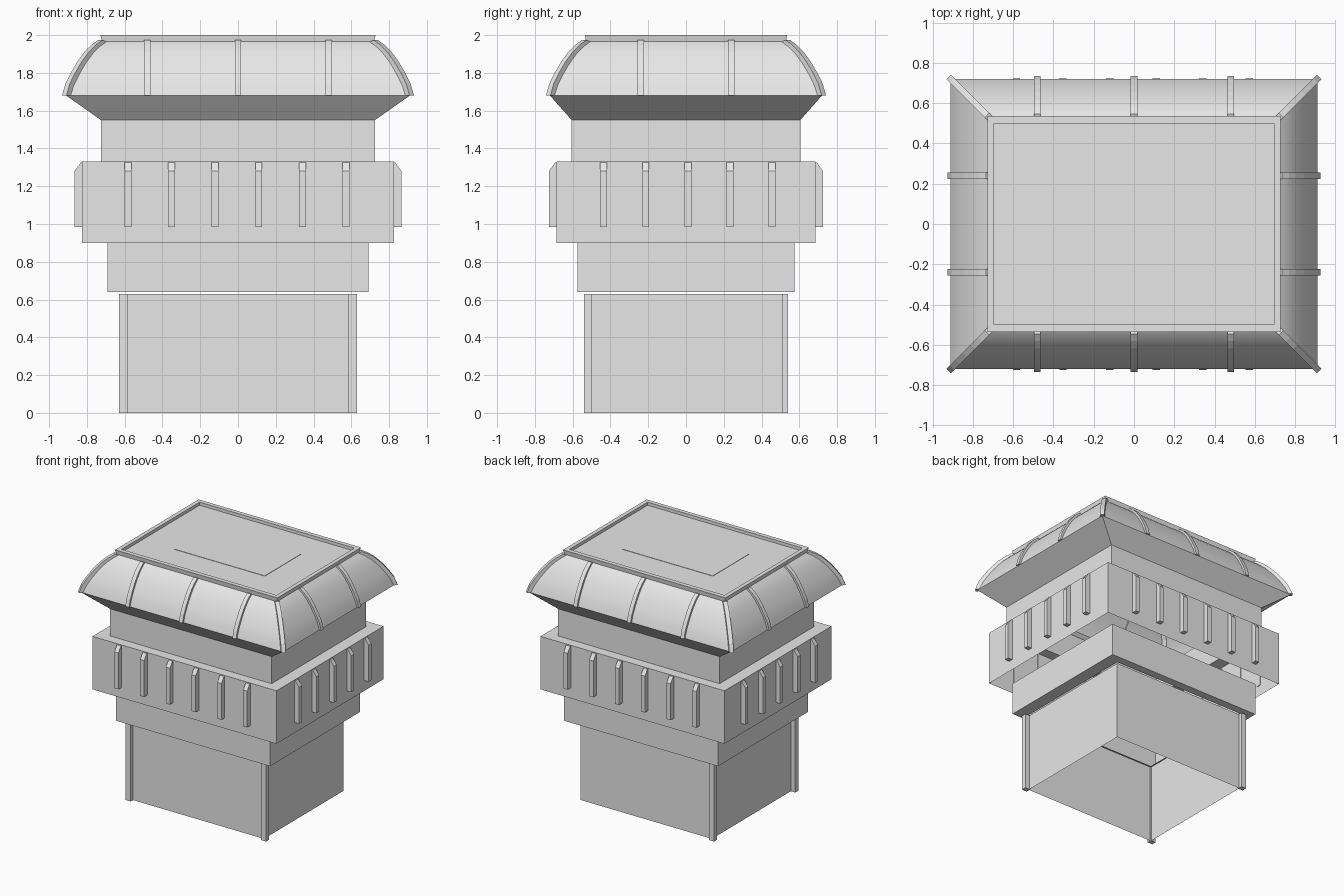
import bpy
import bmesh
from mathutils import Vector

if "Cube" in bpy.data.objects:
    bpy.data.objects.remove(bpy.data.objects["Cube"], do_unlink=True)

GREY = (0.8, 0.8, 0.8, 1)
metal = bpy.data.materials.new("light grey")
metal.use_nodes = True
metal.diffuse_color = GREY
metal.node_tree.nodes["Principled BSDF"].inputs["Base Color"].default_value = GREY


def finish(name, bm, smooth=False):
    bmesh.ops.recalc_face_normals(bm, faces=bm.faces)
    mesh = bpy.data.meshes.new(name)
    bm.to_mesh(mesh)
    bm.free()
    mesh.materials.append(metal)
    obj = bpy.data.objects.new(name, mesh)
    bpy.context.collection.objects.link(obj)
    if smooth:
        bpy.ops.object.select_all(action="DESELECT")
        obj.select_set(True)
        bpy.context.view_layer.objects.active = obj
        bpy.ops.object.shade_smooth_by_angle(angle=0.6)
    return obj


def loft(name, rings, cap=False, smooth=False):
    """Rectangular sheet-metal shell through rings of (half x, half y, z)."""
    bm = bmesh.new()
    loops = [[bm.verts.new((sx * hx, sy * hy, z))
              for sx, sy in ((-1, -1), (1, -1), (1, 1), (-1, 1))]
             for hx, hy, z in rings]
    for a, b in zip(loops, loops[1:]):
        for i in range(4):
            j = (i + 1) % 4
            bm.faces.new((a[i], a[j], b[j], b[i]))
    if cap:
        bm.faces.new(loops[-1])
    return finish(name, bm, smooth)


def box(name, center, size):
    bm = bmesh.new()
    bmesh.ops.create_cube(bm, size=1)
    for v in bm.verts:
        v.co = Vector(center) + Vector(a * b for a, b in zip(v.co, size))
    return finish(name, bm)


def strip(name, outline, origin, out, width):
    """Extrude an (outward, z) outline sideways to make a rib."""
    out, origin = Vector(out), Vector(origin)
    side = Vector((-out.y, out.x, 0)).normalized() * width / 2
    bm = bmesh.new()
    pair = [[bm.verts.new(origin + out * d + Vector((0, 0, z)) + side * s)
             for d, z in outline] for s in (-1, 1)]
    n = len(outline)
    bm.faces.new(pair[0])
    bm.faces.new(pair[1])
    for i in range(n):
        j = (i + 1) % n
        bm.faces.new((pair[0][i], pair[0][j], pair[1][j], pair[1][i]))
    return finish(name, bm)


# Lower shaft, open below, with angle posts on three corners
loft("shaft", [(0.59, 0.51, 0), (0.59, 0.51, 0.63)])
for sx, sy in ((-1, -1), (1, -1), (-1, 1)):
    box("corner_post", (sx * 0.607, sy * 0.52, 0.315), (0.045, 0.04, 0.63))

# Collar and louvred band
loft("collar", [(0.59, 0.51, 0.64), (0.69, 0.575, 0.64), (0.69, 0.575, 0.9)])
loft("band", [(0.825, 0.685, 0.9), (0.825, 0.685, 1.33), (0.725, 0.605, 1.33)])

# Neck flaring out to the eave
loft("neck", [(0.725, 0.605, 1.33), (0.725, 0.605, 1.55), (0.91, 0.72, 1.68)])

# Curved hood: (inset, height) from eave to rim
curve = [(0, 1.68), (0.018, 1.735), (0.045, 1.79), (0.08, 1.85),
         (0.12, 1.905), (0.155, 1.94), (0.19, 1.965)]
loft("hood", [(0.91 - t, 0.72 - t, z) for t, z in curve], smooth=True)

# Raised rim, recessed top and centre plate
loft("rim", [(0.72, 0.53, 1.965), (0.728, 0.535, 2.0),
             (0.695, 0.5, 2.0), (0.695, 0.5, 1.975)], cap=True)
box("top_plate", (0, 0, 1.976), (0.81, 0.47, 0.004))

# Hood ribs
rib = [(-t + 0.015, z + 0.008) for t, z in curve]
rib[0] = (0.015, 1.68)
rib += [(-t - 0.01, z) for t, z in reversed(curve)]
for s in (-1, 1):
    for x in (-0.48, 0, 0.48):
        strip("hood_rib", rib, (x, s * 0.72, 0), (0, s, 0), 0.033)
    for y in (-0.24, 0.24):
        strip("hood_rib", rib, (s * 0.91, y, 0), (s, 0, 0), 0.033)
    for q in (-1, 1):
        strip("hip_rib", rib, (s * 0.905, q * 0.715, 0), (s, q, 0), 0.033)

# Band slats with sloped tops
slat = [(-0.005, 0.985), (0.04, 0.985), (0.04, 1.28), (0.008, 1.325), (-0.005, 1.325)]
for s in (-1, 1):
    for i in range(6):
        strip("band_slat", slat, (-0.583 + i * 0.231, s * 0.685, 0), (0, s, 0), 0.036)
    for i in range(5):
        strip("band_slat", slat, (s * 0.825, -0.436 + i * 0.223, 0), (s, 0, 0), 0.036)
